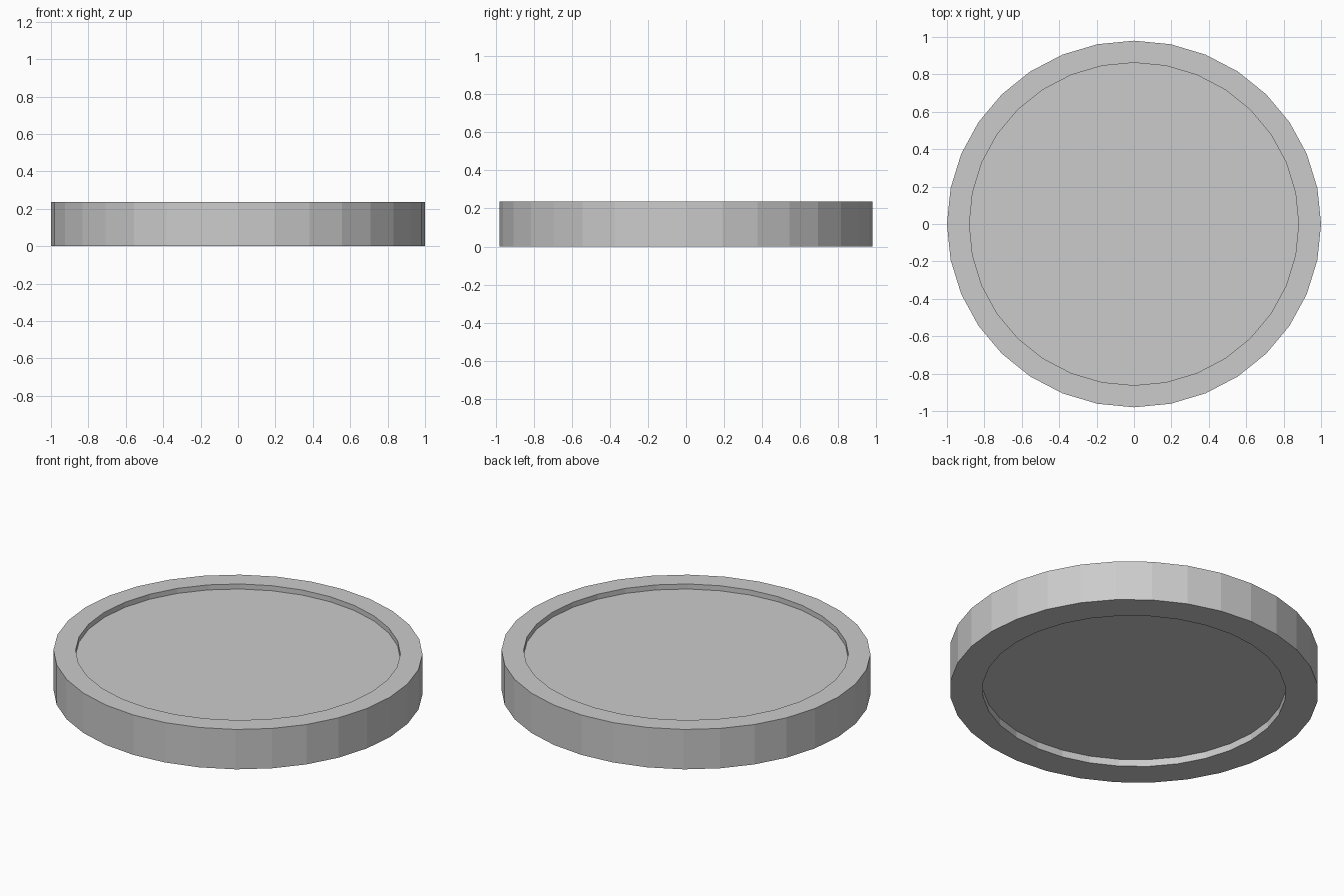
import bpy, bmesh, math

if "Cube" in bpy.data.objects:
    bpy.data.objects.remove(bpy.data.objects["Cube"])

SIDES = 32
Y_SCALE = 0.98   # the disc is very slightly oval

# Half cross-section (radius, z): from lower recess edge out, up and in again
PROFILE = [(0.823, 0.042), (0.823, 0.0), (1.0, 0.0),
           (1.0, 0.237), (0.88, 0.237), (0.88, 0.207)]

bm = bmesh.new()


def ring(radius, z):
    angles = [2 * math.pi * i / SIDES for i in range(SIDES)]
    return [bm.verts.new((radius * math.cos(a), Y_SCALE * radius * math.sin(a), z))
            for a in angles]


rings = [ring(r, z) for r, z in PROFILE]

# Rim walls and flat lips
for low, high in zip(rings, rings[1:]):
    for i in range(SIDES):
        j = (i + 1) % SIDES
        bm.faces.new((low[i], low[j], high[j], high[i]))

# Recessed floors on the underside and the top
bm.faces.new(rings[0][::-1])
bm.faces.new(rings[-1])
bmesh.ops.recalc_face_normals(bm, faces=bm.faces)

mesh = bpy.data.meshes.new("rimmed_disc")
bm.to_mesh(mesh)
bm.free()
disc = bpy.data.objects.new("rimmed_disc", mesh)
bpy.context.collection.objects.link(disc)
